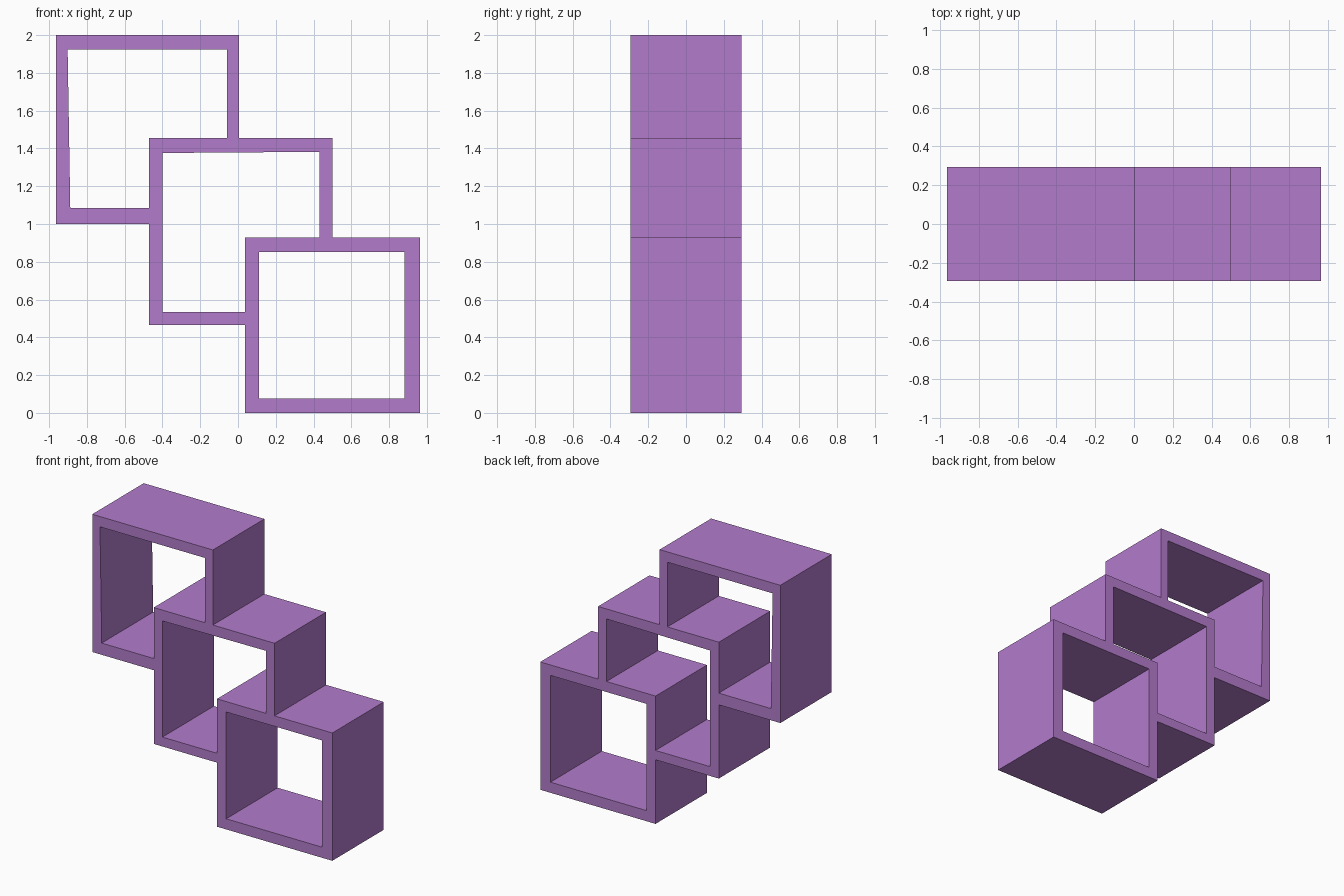
import bpy
import bmesh
from math import pi
from mathutils import Matrix

if "Cube" in bpy.data.objects:
    bpy.data.objects.remove(bpy.data.objects["Cube"])

HALF_DEPTH = 0.295

# Stepped outside contour of the three joined boxes (x, z)
outline = [(-0.964, 2.0), (0.005, 2.0), (0.005, 1.455), (0.5, 1.455),
           (0.5, 0.928), (0.964, 0.928), (0.964, 0.0), (0.038, 0.0),
           (0.038, 0.465), (-0.47, 0.465), (-0.47, 1.0), (-0.964, 1.0)]

# Open compartments; the upper two are notched by the box below
top_opening = [(-0.902, 1.925), (-0.057, 1.925), (-0.057, 1.455),
               (-0.47, 1.455), (-0.47, 1.085), (-0.888, 1.085)]
middle_opening = [(-0.40, 1.376), (0.432, 1.382), (0.432, 0.928),
                  (0.038, 0.928), (0.038, 0.533), (-0.40, 0.533)]
bottom_opening = [(0.112, 0.852), (0.882, 0.852), (0.882, 0.077), (0.112, 0.077)]


def extruded_profile(name, loops, half_depth):
    """Fill nested loops in the x-z plane and extrude them along y."""
    curve = bpy.data.curves.new(name + "_profile", 'CURVE')
    curve.dimensions = '2D'
    curve.fill_mode = 'BOTH'
    curve.extrude = half_depth
    for loop in loops:
        spline = curve.splines.new('POLY')
        spline.points.add(len(loop) - 1)
        for point, (x, z) in zip(spline.points, loop):
            point.co = (x, z, 0, 1)
        spline.use_cyclic_u = True
    temp = bpy.data.objects.new(name + "_profile", curve)
    bpy.context.collection.objects.link(temp)
    mesh = bpy.data.meshes.new_from_object(temp.evaluated_get(
        bpy.context.evaluated_depsgraph_get()))
    bpy.data.objects.remove(temp)

    # Stand upright, weld the caps to the walls and face normals outward
    bm = bmesh.new()
    bm.from_mesh(mesh)
    bm.transform(Matrix.Rotation(pi / 2, 4, 'X'))
    bmesh.ops.remove_doubles(bm, verts=bm.verts, dist=0.0005)
    bmesh.ops.recalc_face_normals(bm, faces=bm.faces)
    for face in bm.faces:
        face.smooth = False
    bm.to_mesh(mesh)
    bm.free()
    mesh.name = name
    mesh.materials.clear()
    obj = bpy.data.objects.new(name, mesh)
    bpy.context.collection.objects.link(obj)
    return obj


# Shelf: three staggered boxes as one continuous frame
shelf = extruded_profile("stepped_box_shelf",
                         [outline, top_opening, middle_opening, bottom_opening],
                         HALF_DEPTH)
purple = bpy.data.materials.new("purple")
purple.diffuse_color = (0.45, 0.2, 0.6, 1)
purple.use_nodes = True
purple.node_tree.nodes["Principled BSDF"].inputs["Base Color"].default_value = purple.diffuse_color
shelf.data.materials.append(purple)
